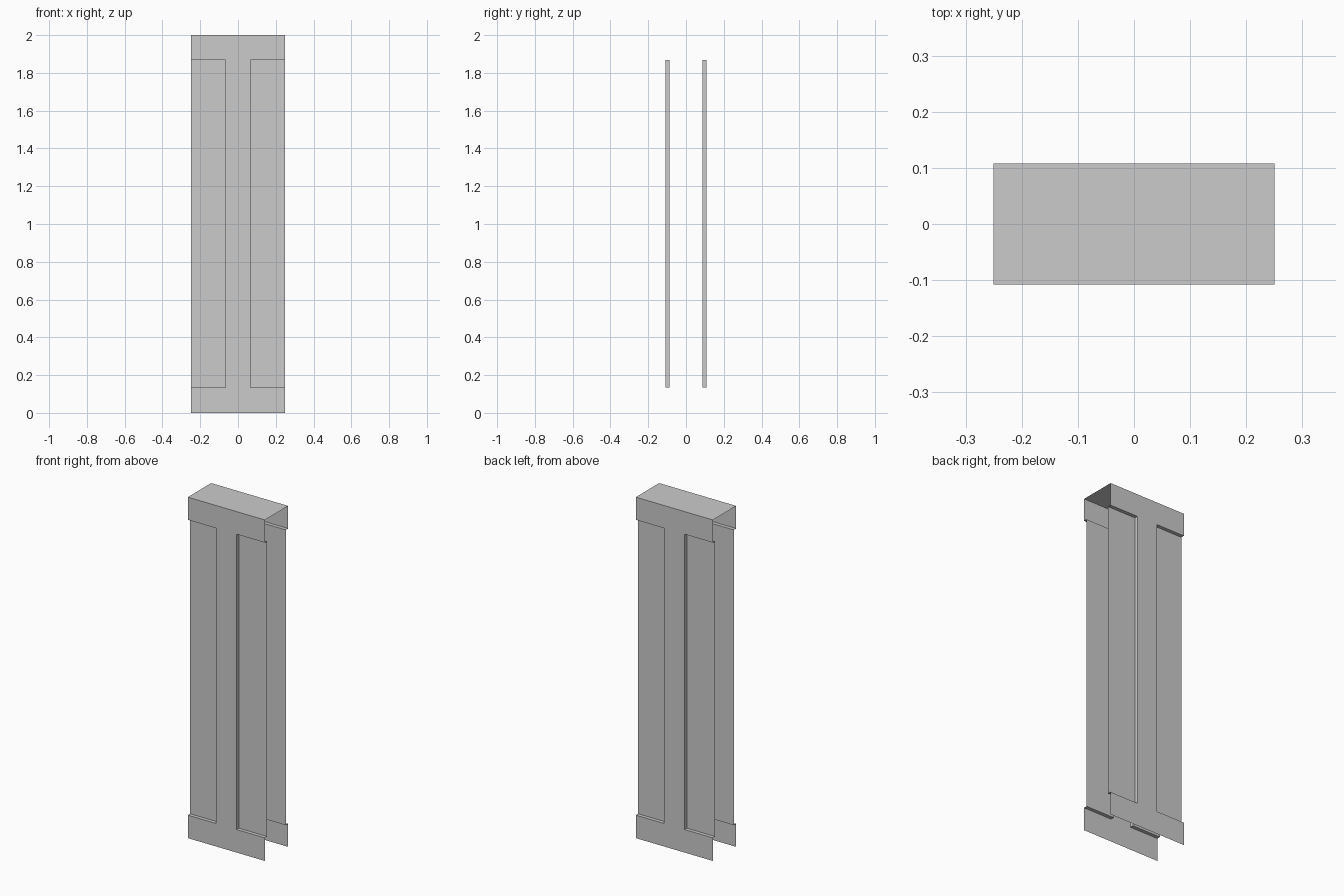
import bpy

if "Cube" in bpy.data.objects:
    bpy.data.objects.remove(bpy.data.objects["Cube"])

W, D, H = 0.25, 0.108, 2.0        # half width, half depth, height
STEM, LOW, HIGH = 0.066, 0.135, 1.867
INNER = 0.087                     # half depth at the recessed panels


def mirrored_part(name, polygons):
    """Mesh for one quarter of the model, mirrored left-right and front-back."""
    verts, faces = [], []
    for poly in polygons:
        faces.append(range(len(verts), len(verts) + len(poly)))
        verts += poly
    mesh = bpy.data.meshes.new(name)
    mesh.from_pydata(verts, [], [list(f) for f in faces])
    obj = bpy.data.objects.new(name, mesh)
    bpy.context.collection.objects.link(obj)
    mod = obj.modifiers.new("mirror", 'MIRROR')
    mod.use_axis = (True, True, False)
    return obj


# I-shaped outer face (right half of the front)
notch = [(W, LOW), (STEM, LOW), (STEM, HIGH), (W, HIGH)]
outline = [(0, 0), (W, 0)] + notch + [(W, H), (0, H)]
mirrored_part("i_shaped_face", [[(x, -D, z) for x, z in outline]])

# Recessed side panel with its ledges and step wall
walls = [[(a[0], -D, a[1]), (b[0], -D, b[1]), (b[0], -INNER, b[1]), (a[0], -INNER, a[1])][::-1]
         for a, b in zip(notch, notch[1:])]
panel = [(x, -INNER, z) for x, z in notch][::-1]
mirrored_part("recessed_panel", walls + [panel])

# Top cap; the sides and bottom stay open
mirrored_part("top_cap", [[(0, -D, H), (W, -D, H), (W, 0, H), (0, 0, H)]])
